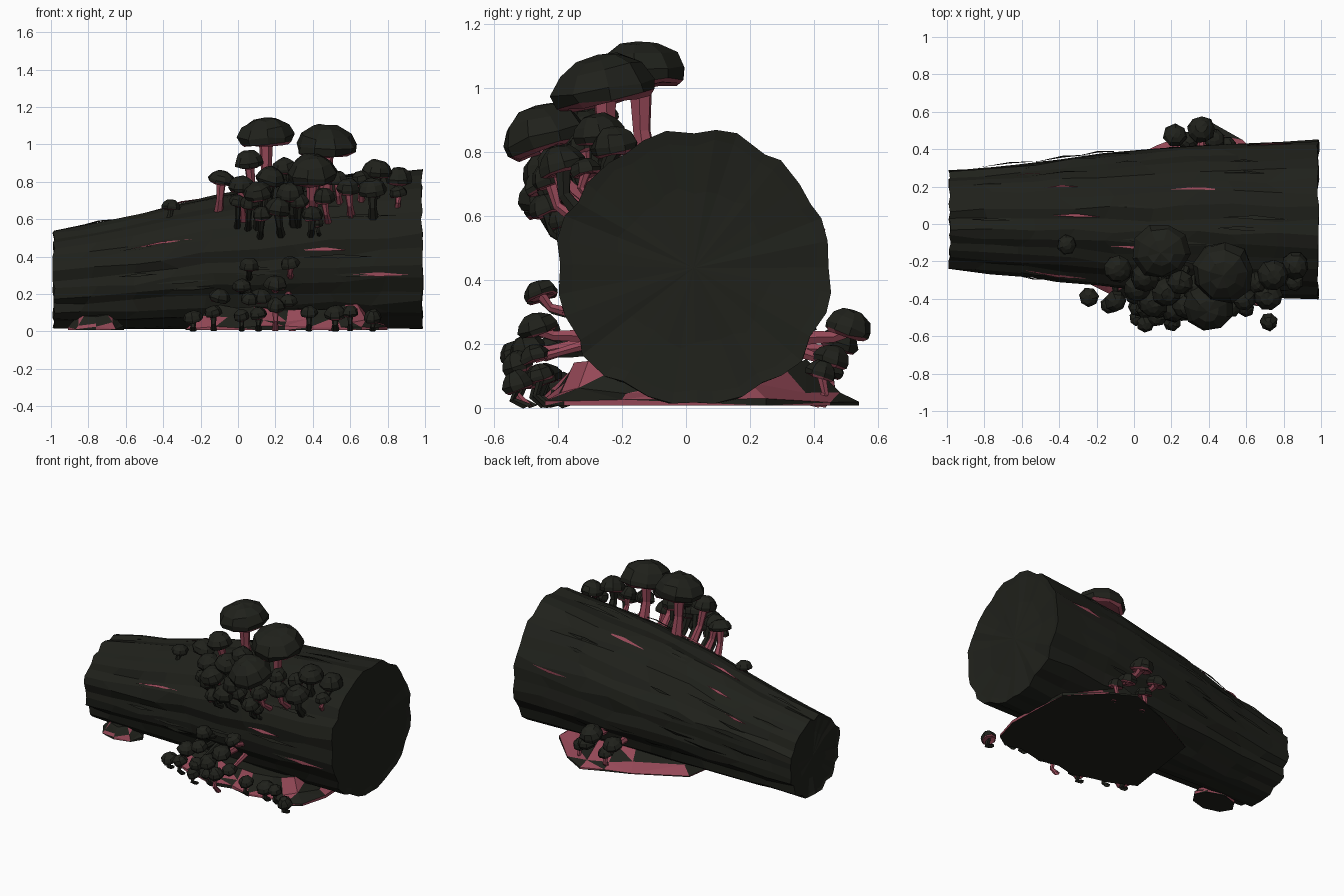
import bpy, bmesh, math, random
from mathutils import Vector, Matrix

if "Cube" in bpy.data.objects:
    bpy.data.objects.remove(bpy.data.objects["Cube"])

random.seed(4)
rnd = random.uniform


def material(name, col):
    m = bpy.data.materials.new(name)
    m.diffuse_color = (*col, 1)
    m.use_nodes = True
    m.node_tree.nodes["Principled BSDF"].inputs["Base Color"].default_value = m.diffuse_color
    return m


DARK = material("dark_bark", (0.014, 0.015, 0.011))
PINK = material("pink_flesh", (0.30, 0.065, 0.095))


def finish(name, bm):
    me = bpy.data.meshes.new(name)
    bm.to_mesh(me)
    bm.free()
    me.materials.append(DARK)
    me.materials.append(PINK)
    ob = bpy.data.objects.new(name, me)
    bpy.context.collection.objects.link(ob)
    return ob


def bridge(bm, a, b, mat=0):
    n = len(a)
    for i in range(n):
        f = bm.faces.new((a[i], a[(i + 1) % n], b[(i + 1) % n], b[i]))
        f.material_index = mat


def fan(bm, ring, co, mat=0):
    c = bm.verts.new(co)
    for i in range(len(ring)):
        bm.faces.new((ring[i], ring[(i + 1) % len(ring)], c)).material_index = mat


# log taper: x -> radius
TAPER = [(-0.985, 0.265), (-0.6, 0.30), (-0.2, 0.352), (0.35, 0.402), (0.985, 0.43)]


def radius(x):
    for (x0, r0), (x1, r1) in zip(TAPER, TAPER[1:]):
        if x <= x1:
            return r0 + (r1 - r0) * (x - x0) / (x1 - x0)
    return TAPER[-1][1]


CY = 0.024


def on_log(x, y, z):
    r = radius(x)
    d = Vector((0, y - CY, z - r)).normalized() * (r - 0.02)
    return Vector((x, CY + d.y, r + d.z))


# log: faceted bark with long grooves that wander along its length
bm = bmesh.new()
SIDES = 36
groove = [rnd(-0.004, 0.012) for _ in range(SIDES)]
for i in range(0, SIDES, 3):
    groove[i] = -0.012
rings = []
XS = [-0.985, -0.8, -0.58, -0.36, -0.15, 0.08, 0.3, 0.52, 0.76, 0.985]
for k, x in enumerate(XS):
    ring = []
    for i in range(SIDES):
        end = k in (0, len(XS) - 1)
        a = 2 * math.pi * i / SIDES + rnd(-0.04, 0.04)
        px = x + (rnd(-0.008, 0.006) if end else rnd(-0.06, 0.06))
        rr = radius(px) + groove[i] + rnd(-0.005, 0.005)
        z = max(0.012 + rnd(0, 0.004), radius(px) + 0.006 + rr * math.sin(a))
        ring.append(bm.verts.new((px, CY + rr * math.cos(a), z)))
    rings.append(ring)
for a, b in zip(rings, rings[1:]):
    bridge(bm, a, b)
# cut ends: rim, then a slightly sunken heptagon of wood
for ring, s in ((rings[0], 1), (rings[-1], -1)):
    c = sum((v.co for v in ring), Vector()) / SIDES
    inner = [bm.verts.new(c + (v.co - c) * rnd(0.9, 0.93) + Vector((s * 0.006, 0, 0))) for v in ring]
    core = []
    for i, v in enumerate(inner):
        t = i * 2 * math.pi / SIDES
        seg = 2 * math.pi / 7
        k = 0.66 * math.cos(seg / 2) / math.cos((t % seg) - seg / 2)
        core.append(bm.verts.new(c + (v.co - c) * k + Vector((s * 0.014, 0, 0))))
    bridge(bm, ring, inner)
    bridge(bm, inner, core)
    fan(bm, core, c + Vector((s * 0.012, 0, 0)))
bmesh.ops.recalc_face_normals(bm, faces=bm.faces)
finish("log", bm)

# loose bark slivers: long thin lifted strips along the log
bm = bmesh.new()
for _ in range(44):
    L = rnd(0.12, 0.4)
    x, a = rnd(-0.95, 0.95 - L), rnd(-0.5, 3.6)
    pts = []
    for dx, da, dr in ((0, 0, 0.0), (L * 0.5, -0.02, 0.006), (L, 0.03, 0.0), (L * 0.5, 0.03, 0.014)):
        r = radius(x + dx)
        pts.append(bm.verts.new((x + dx, CY + (r + dr) * math.cos(a + da),
                                 r + 0.006 + (r + dr) * math.sin(a + da))))
    f = bm.faces.new(pts)
    f.material_index = int(random.random() < 0.2)
    f.normal_update()
    if f.normal.dot(Vector((0, math.cos(a), math.sin(a)))) < 0:
        f.normal_flip()
finish("bark_slivers", bm)


# moss mounds: outline on the ground drawn up under the log
def moss(name, outline, shrink, h):
    bm = bmesh.new()
    c = sum((Vector((*p, 0)) for p in outline), Vector()) / len(outline)
    low = [bm.verts.new((x, y, 0.008)) for x, y in outline]
    lip = [bm.verts.new((x, y, rnd(0.012, 0.03))) for x, y in outline]
    mid = [bm.verts.new((*(c + (v.co - c) * rnd(0.84, 0.92)).xy, h * rnd(0.35, 0.75))) for v in low]
    top = [bm.verts.new((*(c + (v.co - c) * shrink).xy, h * rnd(0.8, 1.2))) for v in low]
    bridge(bm, low, lip)
    bridge(bm, lip, mid)
    bridge(bm, mid, top)
    bm.faces.new(top)
    bm.faces.new(low[::-1])
    bmesh.ops.triangulate(bm, faces=[f for f in bm.faces if len(f.verts) == 4])
    for f in bm.faces:
        if len(f.verts) == 3 and random.random() < 0.45:
            f.material_index = 1
    finish(name, bm)


moss("moss_skirt", [(-.28, -.30), (-.12, -.38), (.0, -.41), (.12, -.45), (.25, -.42), (.38, -.45),
                    (.55, -.41), (.66, -.44), (.75, -.38), (.80, -.2), (.78, .25), (.58, .45),
                    (.42, .54), (.28, .48), (.12, .42), (-.2, .25)], 0.74, 0.13)
moss("moss_patch", [(-.76 + .15 * math.cos(t * .785), -.15 + .10 * math.sin(t * .785))
                    for t in range(8)], 0.6, 0.08)


# mushroom: faceted cap with rim and bulging underside on a bent stem
def mushroom(bm, x, y, z, r, h, drop=None):
    n = 9 if r > 0.07 else 7
    drop = r * 1.5 if drop is None else drop
    out = Vector((rnd(-0.2, 0.2), (y - CY) * 0.7, 0))
    tilt = Vector((0, 0, 1)).rotation_difference((Vector((0, 0, 1)) + out).normalized())
    M = Matrix.Translation((x, y, z)) @ tilt.to_matrix().to_4x4()
    spin = rnd(0, 1)
    prof = [(0.4, -0.02), (0.8, -0.12), (0.95, -0.02), (1.0, 0.25), (0.82, 0.65), (0.45, 0.92)]
    prev = None
    for k, (pr, pz) in enumerate(prof):
        ring = []
        for i in range(n):
            a = spin + 2 * math.pi * i / n
            w = pr * r * rnd(0.92, 1.05)
            ring.append(bm.verts.new(M @ Vector((w * math.cos(a), w * math.sin(a), h * (pz + rnd(-.06, .06))))))
        if prev:
            bridge(bm, prev, ring, int(k <= 2))
        else:
            fan(bm, ring[::-1], M @ Vector((0, 0, h * 0.1)), 1)
        prev = ring
    fan(bm, prev, M @ Vector((0, 0, h)))
    # stem rings stand square to the stem direction
    head = M @ Vector((0, 0, h * 0.12))
    foot = on_log(x + rnd(-.02, .03), y * 0.95, z - drop)
    if z < 0.13:
        foot = Vector((x, y * 0.95, 0.005))
    elif z < 0.4:
        foot = on_log(x, y, max(0.1, z - 0.09))
    mid = foot.lerp(head, 0.5) + Vector((0, (y - CY) * 0.06, -0.01))
    turn = (head - foot).to_track_quat('Z', 'Y')
    pink = int(y > 0.1 or random.random() < 0.45)
    prev = None
    for p, s in ((foot, 0.36), (mid, 0.26), (head, 0.36)):
        ring = [bm.verts.new(p + turn @ Vector((math.cos(i * 1.0472), math.sin(i * 1.0472), 0)) * s * min(r, 0.11))
                for i in range(6)]
        if prev:
            bridge(bm, prev, ring, pink)
        prev = ring


def cluster(name, items):
    bm = bmesh.new()
    for it in items:
        mushroom(bm, *it)
    finish(name, bm)


# x, y, z of rim, radius, height
cluster("large_mushrooms", [
    (.15, -.14, 1.015, .155, .13, .25), (.475, -.25, .965, .17, .14, .22), (.40, -.43, .82, .135, .13, .14)])
cluster("upper_cluster", [
    (.06, -.28, .89, .08, .08), (-.09, -.24, .80, .075, .06), (-.36, -.11, .66, .055, .045),
    (.74, -.27, .84, .085, .08), (.86, -.22, .80, .075, .08), (.72, -.38, .74, .08, .08),
    (.59, -.40, .75, .065, .07), (.66, -.31, .80, .06, .06), (.86, -.31, .73, .05, .05),
    (.02, -.34, .76, .075, .07), (.11, -.42, .72, .08, .08), (.17, -.36, .80, .08, .08),
    (.25, -.31, .86, .07, .07), (.28, -.43, .72, .08, .08), (.21, -.45, .64, .07, .08),
    (.33, -.34, .80, .08, .09), (.40, -.43, .61, .06, .06), (.13, -.45, .61, .055, .06),
    (.46, -.42, .70, .06, .07), (.06, -.41, .67, .055, .06), (.53, -.32, .80, .06, .06),
    (.33, -.45, .68, .055, .06), (.42, -.39, .57, .04, .05), (.00, -.38, .68, .05, .05)])
cluster("lower_cluster", [
    (.28, -.45, .35, .055, .05), (.06, -.45, .34, .055, .055), (.20, -.46, .24, .065, .06),
    (.06, -.53, .16, .05, .05), (-.10, -.41, .17, .06, .06), (.02, -.44, .23, .055, .05),
    (.12, -.49, .17, .06, .06), (.20, -.52, .12, .05, .06), (-.24, -.39, .06, .055, .05),
    (-.13, -.43, .09, .05, .05), (.27, -.47, .15, .05, .05), (.02, -.50, .07, .045, .05),
    (.38, -.45, .09, .05, .05), (.52, -.44, .08, .06, .06), (.60, -.45, .09, .045, .05),
    (.72, -.52, .06, .05, .06), (.11, -.46, .08, .05, .05)])
cluster("back_cluster", [
    (.36, .50, .235, .075, .075), (.22, .47, .19, .065, .06), (.43, .45, .14, .06, .06),
    (.29, .44, .11, .055, .05), (.50, .42, .10, .05, .05)])
